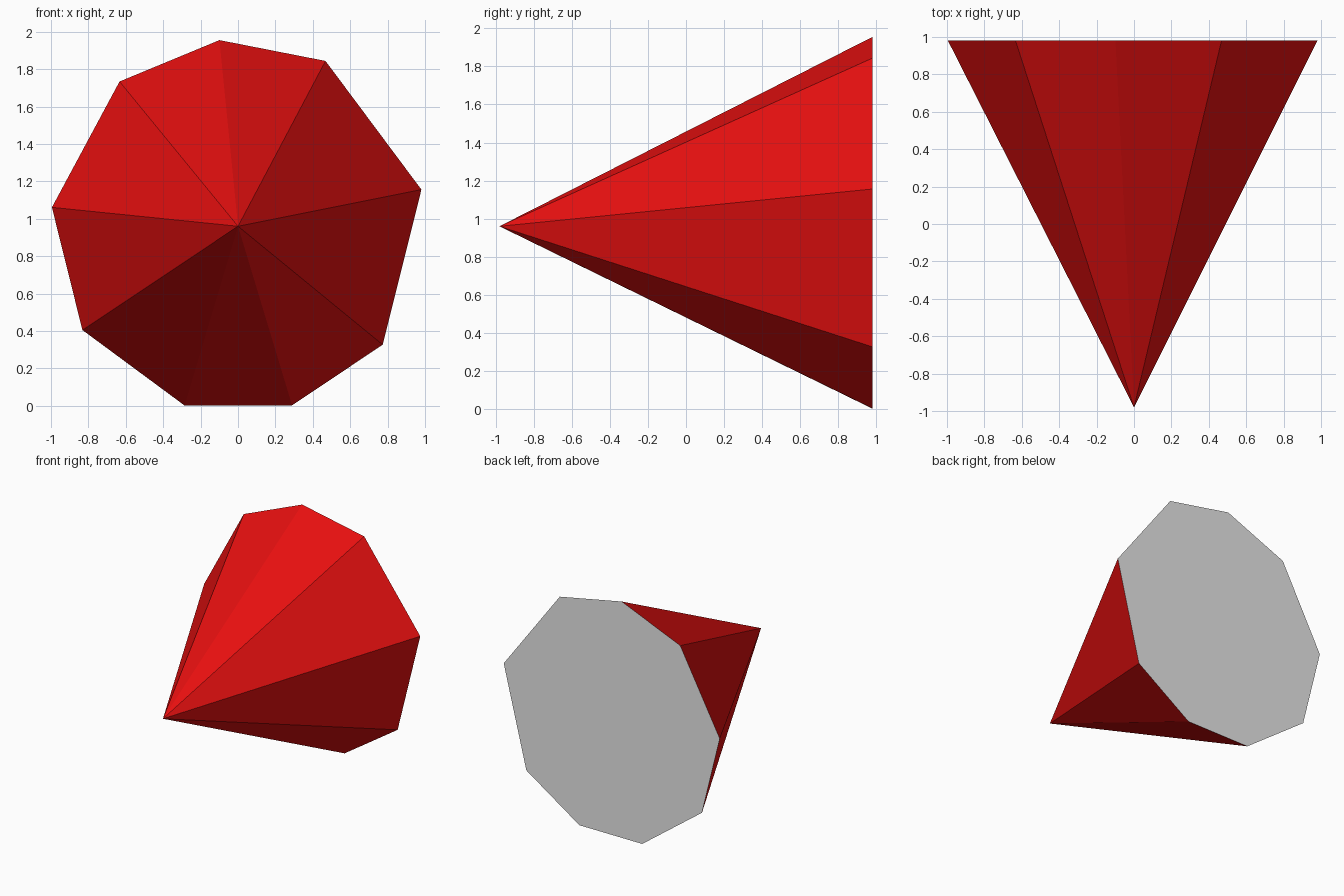
import bpy, bmesh, math

if "Cube" in bpy.data.objects:
    bpy.data.objects.remove(bpy.data.objects["Cube"])


def material(name, rgb):
    m = bpy.data.materials.new(name)
    m.diffuse_color = (*rgb, 1.0)
    m.use_nodes = True
    m.node_tree.nodes["Principled BSDF"].inputs["Base Color"].default_value = m.diffuse_color
    return m


# Uneven nine-sided rim: angles in degrees around the y axis
RIM_ANGLES = [11.3, 62.1, 95.7, 129.3, 174.2, 213.7, 253.4, 286.8, 320.7]
RADIUS, HALF_LENGTH, AXIS_Z = 1.0, 0.98, 0.96

bm = bmesh.new()
rim = [bm.verts.new((RADIUS * math.cos(math.radians(a)), HALF_LENGTH,
                     AXIS_Z + RADIUS * math.sin(math.radians(a))))
       for a in RIM_ANGLES]
tip = bm.verts.new((0, -HALF_LENGTH, AXIS_Z))

# Sloping red sides
for i, v in enumerate(rim):
    bm.faces.new((v, rim[(i + 1) % len(rim)], tip))

# Flat grey back
back = bm.faces.new(rim[::-1])
back.material_index = 1
bmesh.ops.recalc_face_normals(bm, faces=bm.faces[:])

mesh = bpy.data.meshes.new("faceted_cone")
bm.to_mesh(mesh)
bm.free()
mesh.materials.append(material("red", (0.8, 0.005, 0.005)))
mesh.materials.append(material("light_grey", (0.8, 0.8, 0.8)))
cone = bpy.data.objects.new("faceted_cone", mesh)
bpy.context.collection.objects.link(cone)
